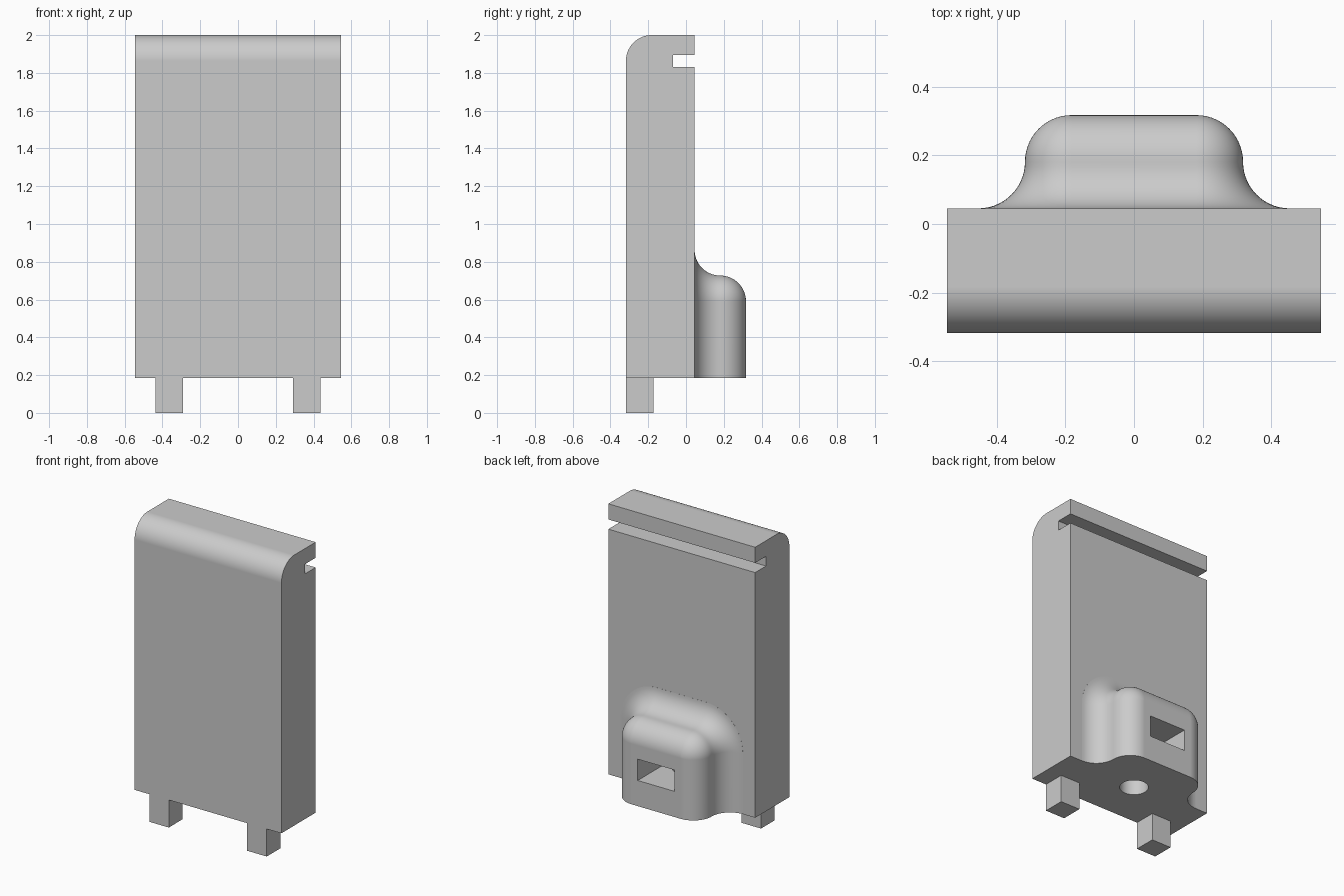
import bpy, bmesh
from math import sin, cos, pi, radians

cube = bpy.data.objects.get("Cube")
if cube:
    bpy.data.objects.remove(cube, do_unlink=True)

grey = bpy.data.materials.new("plain grey")
grey.use_nodes = True
colour = (0.6, 0.6, 0.6, 1)
grey.diffuse_color = colour
grey.node_tree.nodes["Principled BSDF"].inputs["Base Color"].default_value = colour

R = 0.136                      # radius shared by all rounded edges
HALF_W = 0.545
FRONT, BACK, RIM = -0.318, 0.045, 0.318
BASE, TOP = 0.185, 2.0
STEPS = 14


def finish(bm, name):
    bmesh.ops.remove_doubles(bm, verts=bm.verts, dist=1e-5)
    bmesh.ops.recalc_face_normals(bm, faces=bm.faces)
    mesh = bpy.data.meshes.new(name)
    bm.to_mesh(mesh)
    bm.free()
    mesh.materials.append(grey)
    obj = bpy.data.objects.new(name, mesh)
    bpy.context.collection.objects.link(obj)
    return obj


def loft(name, sections):
    """Skin a row of closed outlines and cap both ends."""
    bm = bmesh.new()
    rings = [[bm.verts.new(p) for p in s] for s in sections]
    n = len(rings[0])
    for a, b in zip(rings, rings[1:]):
        for i in range(n):
            j = (i + 1) % n
            bm.faces.new((a[i], a[j], b[j], b[i]))
    bm.faces.new(rings[0])
    bm.faces.new(rings[-1])
    return finish(bm, name)


def box(name, x, y, z):
    return loft(name, [[(x[0], y[0], h), (x[1], y[0], h), (x[1], y[1], h), (x[0], y[1], h)]
                       for h in z])


def combine(target, other, operation):
    other.hide_render = True
    mod = target.modifiers.new(operation, 'BOOLEAN')
    mod.operation, mod.solver, mod.object = operation, 'EXACT', other
    bpy.context.view_layer.objects.active = target
    bpy.ops.object.modifier_apply(modifier=mod.name)
    bpy.data.objects.remove(other, do_unlink=True)


# Panel: side profile with rounded front top edge and a groove in the back
angles = [pi / 2 * i / STEPS for i in range(STEPS + 1)]
profile = [(FRONT, BASE)]
profile += [(FRONT + R - R * cos(a), TOP - R + R * sin(a)) for a in angles]
profile += [(BACK, TOP), (BACK, 1.895), (-0.07, 1.895), (-0.07, 1.83), (BACK, 1.83), (BACK, BASE)]
panel = loft("panel", [[(x, y, z) for y, z in profile] for x in (-HALF_W, HALF_W)])

# Boss: outline flares into the panel and rounds over at the rim
CORNER_X, CORNER_Z = 0.182, 0.591


def boss_outline(y, r):
    right = [(CORNER_X + r * cos(a), y, CORNER_Z + r * sin(a)) for a in angles]
    left = [(-x, y, z) for x, y, z in reversed(right)]
    return [(CORNER_X + r, y, BASE)] + right + left + [(-CORNER_X - r, y, BASE)]


mid = (BACK + RIM) / 2
steps = [(BACK - 0.05, 2 * R)]
steps += [(mid - R * cos(a), 2 * R - R * sin(a)) for a in angles]
steps += [(mid + R * sin(a), max(R * cos(a), 0.0005)) for a in angles[1:]]
boss = loft("boss", [boss_outline(y, r) for y, r in steps])
combine(panel, boss, 'UNION')

# Nut slot from the back and bolt hole from below
combine(panel, box("slot_cutter", (-R, R), (-R, 0.4), (0.357, 0.5)), 'DIFFERENCE')
hole = loft("hole_cutter", [[(0.088 * cos(2 * pi * i / 40), 0.088 * sin(2 * pi * i / 40), z)
                             for i in range(40)] for z in (0.1, 0.43)])
combine(panel, hole, 'DIFFERENCE')

# Smooth rounded surfaces, keep flats flat
bpy.ops.object.select_all(action='DESELECT')
panel.select_set(True)
bpy.context.view_layer.objects.active = panel
bpy.ops.object.shade_smooth_by_angle(angle=radians(30))
weighted = panel.modifiers.new("flat faces", 'WEIGHTED_NORMAL')
weighted.keep_sharp = True
weighted.weight = 100

# Two square pegs under the front edge
for name, side in (("left_peg", 1), ("right_peg", -1)):
    box(name, sorted((side * 0.291, side * 0.436)), (FRONT, -0.173), (0, BASE))
